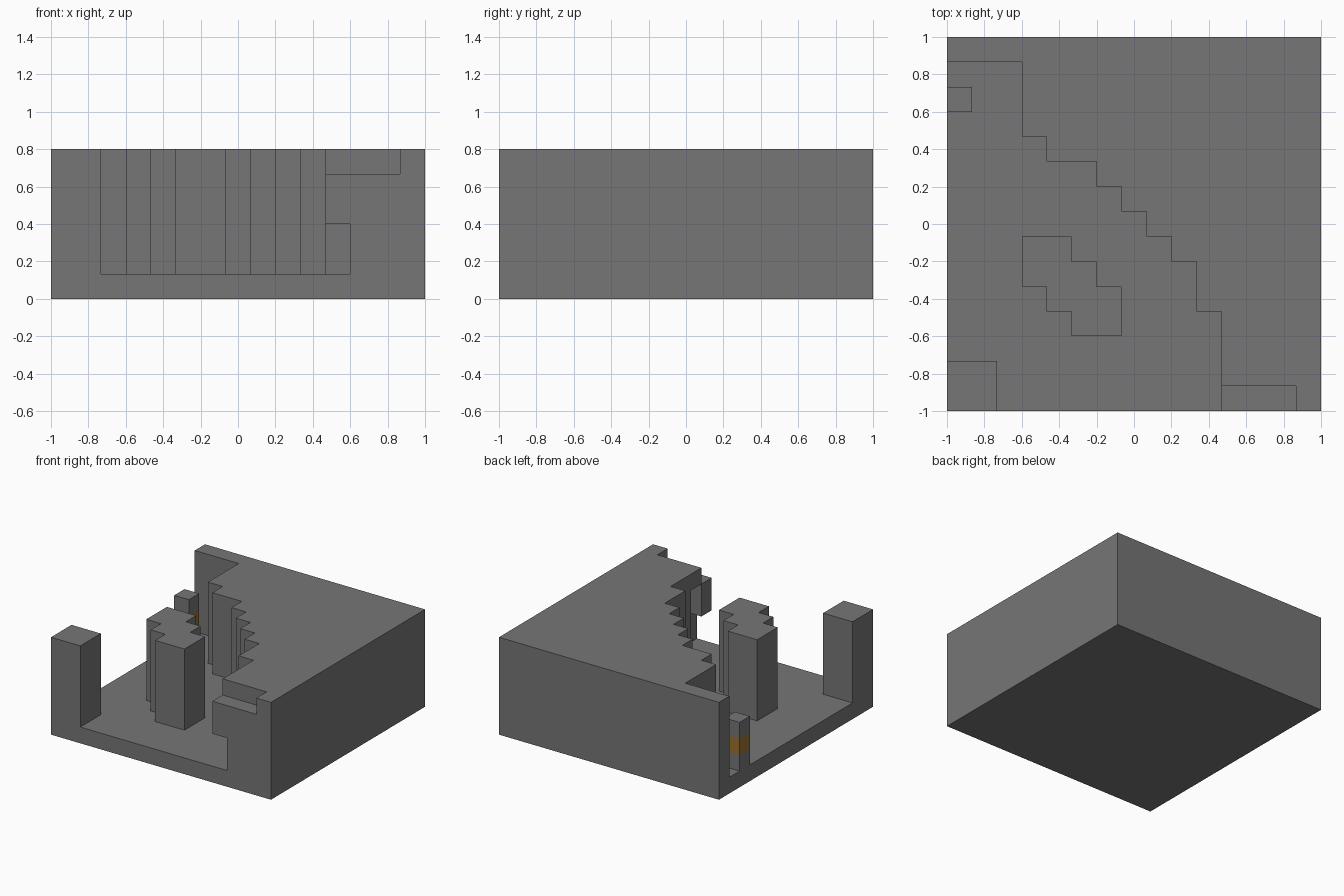
import bpy, bmesh

if "Cube" in bpy.data.objects:
    bpy.data.objects.remove(bpy.data.objects["Cube"], do_unlink=True)

CELLS = 15           # the tile is laid out on a 15 x 15 x 6 grid
UNIT = 2 / CELLS


def material(name, rgb):
    mat = bpy.data.materials.new(name)
    mat.use_nodes = True
    mat.diffuse_color = (*rgb, 1)
    mat.node_tree.nodes["Principled BSDF"].inputs["Base Color"].default_value = (*rgb, 1)
    return mat


stone = material("grey stone", (0.18, 0.18, 0.18))
amber = material("amber glow", (0.33, 0.16, 0.03))


def prism(name, outline, bottom, top):
    """Extrude a grid outline between two grid heights."""
    bm = bmesh.new()
    verts = [bm.verts.new((x * UNIT - 1, y * UNIT - 1, bottom * UNIT)) for x, y in outline]
    base = bm.faces.new(verts)
    side = bmesh.ops.extrude_face_region(bm, geom=[base])["geom"]
    lifted = [v for v in side if isinstance(v, bmesh.types.BMVert)]
    bmesh.ops.translate(bm, verts=lifted, vec=(0, 0, (top - bottom) * UNIT))
    bmesh.ops.recalc_face_normals(bm, faces=bm.faces)
    mesh = bpy.data.meshes.new(name)
    bm.to_mesh(mesh)
    bm.free()
    mesh.materials.append(stone)
    obj = bpy.data.objects.new(name, mesh)
    bpy.context.collection.objects.link(obj)
    return obj


def rect(x0, x1, y0, y1):
    return [(x0, y0), (x1, y0), (x1, y1), (x0, y1)]


def carve(target, cutter):
    """Subtract the cutter, then discard it."""
    cutter.hide_render = True
    mod = target.modifiers.new("carve", "BOOLEAN")
    mod.operation = "DIFFERENCE"
    mod.solver = "EXACT"
    mod.object = cutter
    bpy.context.view_layer.objects.active = target
    bpy.ops.object.modifier_apply(modifier=mod.name)
    bpy.data.objects.remove(cutter, do_unlink=True)


# Solid block: floor, stepped wall and corner pillar
block = prism("cave_block", rect(0, CELLS, 0, CELLS), 0, 6)

# Open cave with a staircase edge, leaving the corner pillar
steps = [(11, 4), (10, 6), (9, 7), (8, 8), (7, 9), (6, 10), (4, 11), (3, 14)]
outline = [(2, -1), (11, -1)]
for x, y in steps:
    outline += [(outline[-1][0], y)]
    following = [s[0] for s in steps if s[0] < x]
    outline += [(following[0] if following else -1, y)]
outline += [(-1, 2), (2, 2)]
carve(block, prism("cave_cutter", outline, 1, 7))

# Ledge on the front of the wall, and the passage below its end
carve(block, prism("ledge_cutter", rect(10.5, 14, -1, 1), 5, 7))
carve(block, prism("front_passage_cutter", rect(10.5, 12, -1, 1), 1, 3))
carve(block, prism("inner_passage_cutter", rect(10.5, 12, 1, 2), 1, 5))

# Free-standing rock column
prism("rock_column", [(5, 3), (7, 3), (7, 5), (6, 5), (6, 6), (5, 6), (5, 7),
                      (3, 7), (3, 5), (4, 5), (4, 4), (5, 4)], 1, 6)

# Lamp post with a glowing middle band
post = prism("lamp_post", rect(0, 1, 12, 13), 1, 4)
post.data.materials.append(amber)
bm = bmesh.new()
bm.from_mesh(post.data)
for level in (2, 3):
    bmesh.ops.bisect_plane(bm, geom=bm.verts[:] + bm.edges[:] + bm.faces[:],
                           plane_co=(0, 0, level * UNIT), plane_no=(0, 0, 1))
for face in bm.faces:
    if 2 < face.calc_center_median().z / UNIT < 3:
        face.material_index = 1
bm.to_mesh(post.data)
bm.free()
